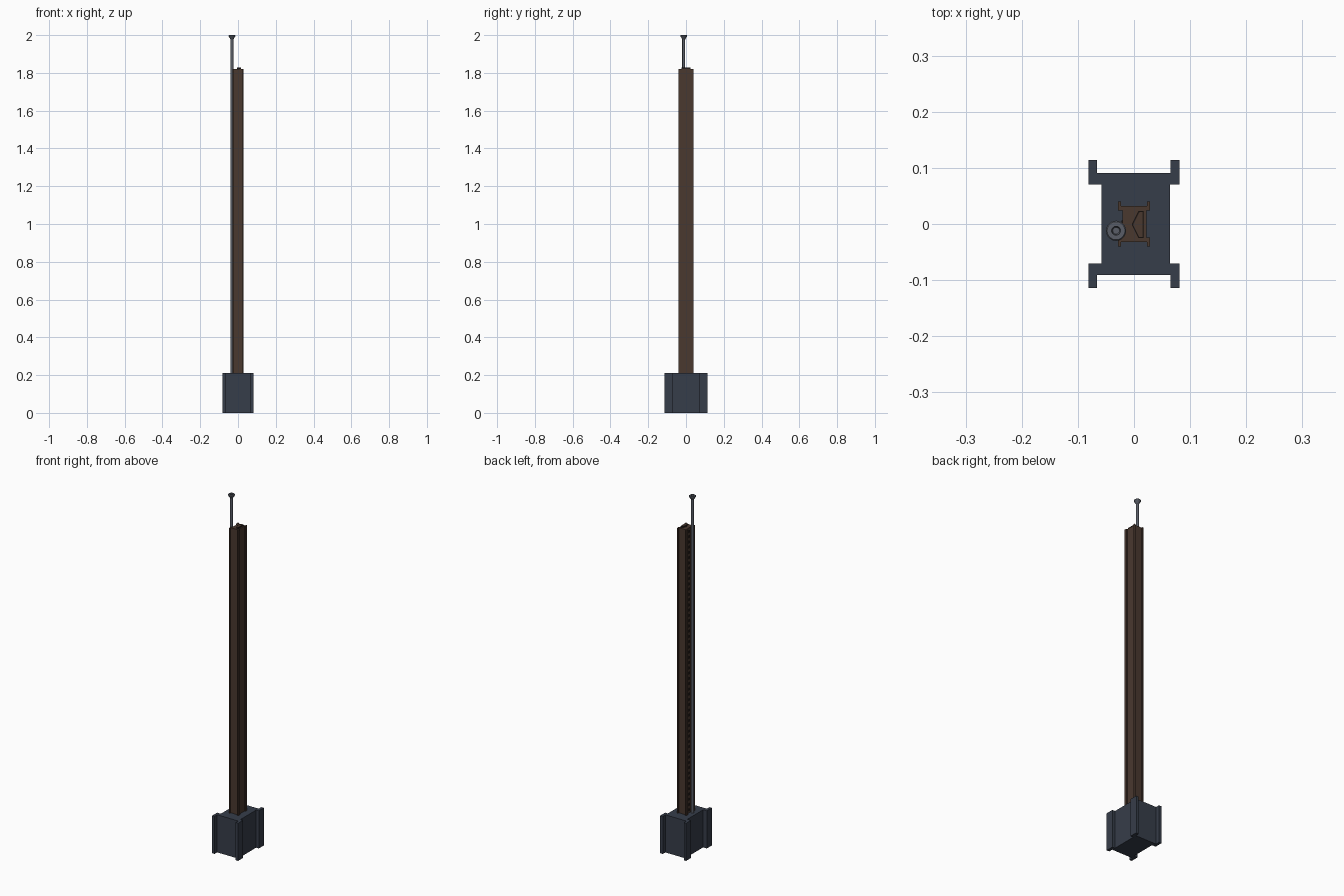
import bpy, bmesh
from mathutils import Matrix

cube = bpy.data.objects.get("Cube")
if cube:
    bpy.data.objects.remove(cube, do_unlink=True)


def material(name, rgb):
    m = bpy.data.materials.new(name)
    m.use_nodes = True
    m.diffuse_color = (*rgb, 1)
    m.node_tree.nodes["Principled BSDF"].inputs["Base Color"].default_value = (*rgb, 1)
    return m


slate = material("slate blue", (0.037, 0.047, 0.068))
brown = material("dark brown", (0.068, 0.04, 0.028))
black_brown = material("black brown", (0.018, 0.012, 0.01))
steel = material("dull steel", (0.1, 0.11, 0.135))


def finish(name, bm, *mats):
    bmesh.ops.recalc_face_normals(bm, faces=bm.faces)
    mesh = bpy.data.meshes.new(name)
    bm.to_mesh(mesh)
    bm.free()
    obj = bpy.data.objects.new(name, mesh)
    bpy.context.collection.objects.link(obj)
    for m in mats:
        mesh.materials.append(m)
    return obj


def extrude_outline(points, z0, z1):
    bm = bmesh.new()
    face = bm.faces.new([bm.verts.new((x, y, z0)) for x, y in points])
    out = bmesh.ops.extrude_face_region(bm, geom=[face], use_keep_orig=True)
    for v in out["geom"]:
        if isinstance(v, bmesh.types.BMVert):
            v.co.z = z1
    return bm


def channel_outline(scale):
    # Half outline of the grooved section, mirrored across y
    half = [(0.064, 0.07), (0.081, 0.07), (0.081, 0.114), (0.065, 0.114),
            (0.065, 0.091), (-0.066, 0.091), (-0.066, 0.114),
            (-0.081, 0.114), (-0.081, 0.07), (-0.058, 0.07)]
    full = half + [(x, -y) for x, y in reversed(half)]
    return [(x * scale, y * scale) for x, y in full]


# Grooved base and the slim post of the same section
finish("base", extrude_outline(channel_outline(1), 0, 0.212), slate)
finish("post", extrude_outline(channel_outline(0.35), 0.21, 1.82), brown)

# Raised stop on the post top, with a dark rim
stop_outline = [(-0.004, -0.001), (0.008, 0.023), (0.017, 0.023),
                (0.017, -0.025), (0.008, -0.025)]
bm = extrude_outline(stop_outline, 1.82, 1.828)
bm.normal_update()
for f in bm.faces:
    f.material_index = 1
top = max(bm.faces, key=lambda f: f.calc_center_median().z)
bmesh.ops.inset_region(bm, faces=[top], thickness=0.0025)
top.material_index = 0
finish("top_stop", bm, brown, black_brown)

# Row of small notches down the side groove
bm = bmesh.new()
count = 54
for i in range(count):
    z = 0.23 + i * 1.57 / (count - 1)
    place = Matrix.Translation((-0.0205, 0.002, z)) @ Matrix.Diagonal((0.003, 0.008, 0.014, 1))
    bmesh.ops.create_cube(bm, size=1, matrix=place)
finish("groove_notches", bm, black_brown)

# Long screw: turned profile with flared head and a socket
profile = [(0, 0.212), (0.008, 0.212), (0.008, 1.978), (0.018, 1.994),
           (0.018, 1.998), (0.016, 2), (0.008, 2), (0.006, 1.99), (0, 1.99)]
bm = bmesh.new()
verts = [bm.verts.new((r, 0, z)) for r, z in profile]
edges = [bm.edges.new(pair) for pair in zip(verts, verts[1:])]
bmesh.ops.spin(bm, geom=verts + edges, axis=(0, 0, 1), cent=(0, 0, 0),
               angle=6.2831853, steps=20)
bmesh.ops.remove_doubles(bm, verts=bm.verts, dist=0.0002)
screw = finish("screw_rod", bm, steel)
screw.location = (-0.032, -0.012, 0)
bpy.ops.object.select_all(action="DESELECT")
screw.select_set(True)
bpy.context.view_layer.objects.active = screw
bpy.ops.object.shade_smooth_by_angle()
